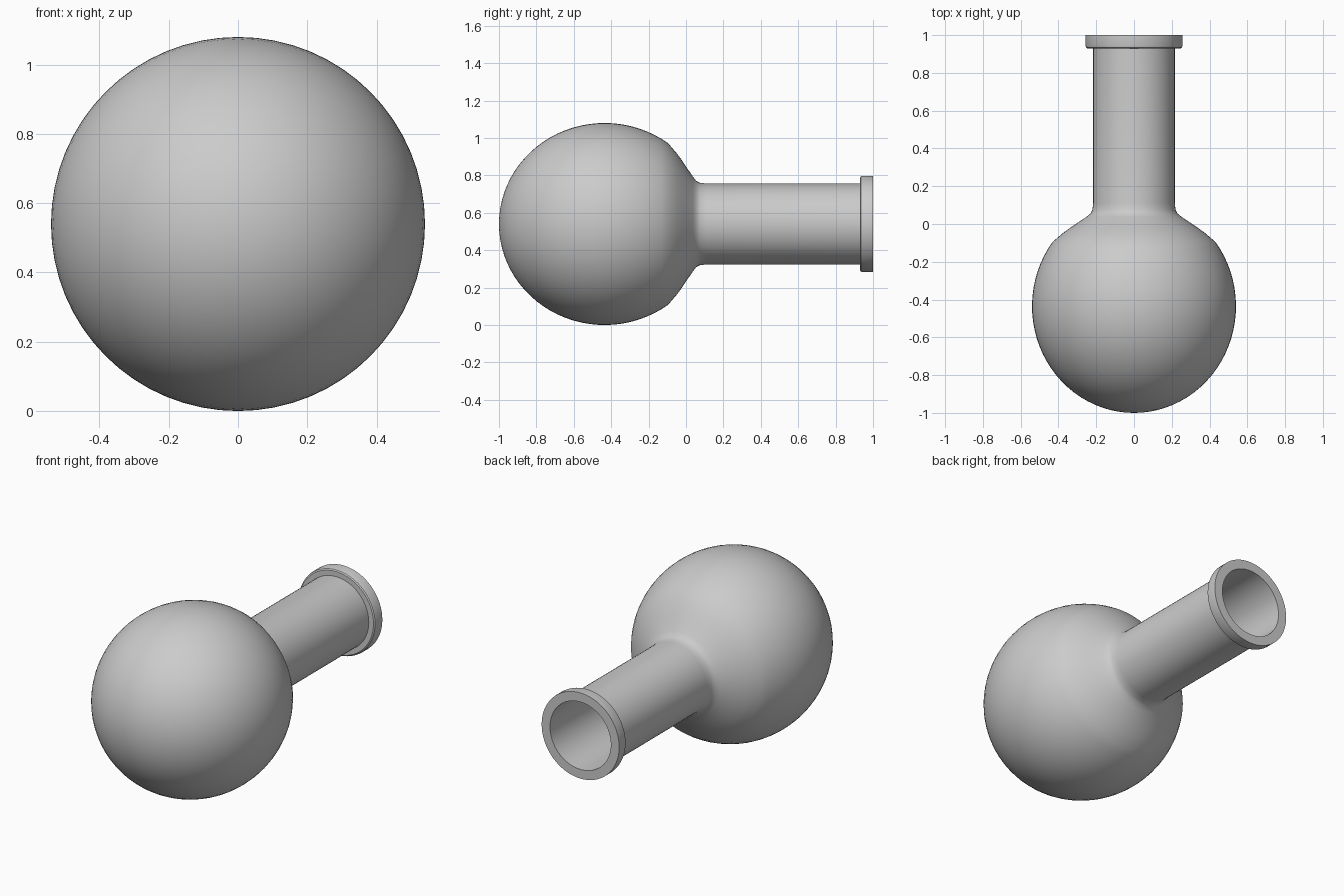
import bpy, bmesh
from math import sin, cos, pi, radians
from mathutils import Vector, Matrix

if "Cube" in bpy.data.objects:
    bpy.data.objects.remove(bpy.data.objects["Cube"])

AXIS_Z = 0.54      # height of the flask's lying axis
BULB_Y = -0.435    # widest point of the bulb
SEGMENTS = 64
WALL = 0.014


def bulb_arc(radius, length, end_angle, steps=28):
    """Quarter-plus arc from the bulb's closed tip towards the shoulder, as (radius, y)."""
    return [(radius * sin(end_angle * i / steps),
             BULB_Y - length * cos(end_angle * i / steps)) for i in range(steps + 1)]


def lathe(name, profile):
    """Spin an (r, y) profile around the y axis at AXIS_Z."""
    bm = bmesh.new()
    verts = [bm.verts.new((r, y, AXIS_Z)) for r, y in profile]
    edges = [bm.edges.new(pair) for pair in zip(verts, verts[1:])]
    bmesh.ops.spin(bm, geom=verts + edges, cent=(0, 0, AXIS_Z), axis=(0, 1, 0),
                   angle=2 * pi, steps=SEGMENTS, use_duplicate=False)
    bmesh.ops.remove_doubles(bm, verts=bm.verts, dist=0.0002)
    bmesh.ops.recalc_face_normals(bm, faces=bm.faces)
    mesh = bpy.data.meshes.new(name)
    bm.to_mesh(mesh)
    bm.free()
    obj = bpy.data.objects.new(name, mesh)
    bpy.context.collection.objects.link(obj)
    bpy.context.view_layer.objects.active = obj
    obj.select_set(True)
    bpy.ops.object.shade_smooth_by_angle(angle=radians(35))
    obj.select_set(False)
    return obj


# Outer skin: round bulb, blended shoulder, straight neck, rolled lip
shoulder = [(0.375, -0.047), (0.335, -0.018), (0.290, 0.012), (0.252, 0.038),
            (0.230, 0.055), (0.220, 0.075), (0.216, 0.11)]
outer = bulb_arc(0.54, 0.565, radians(127)) + shoulder
lip = [(0.216, 0.93), (0.247, 0.93), (0.254, 0.935), (0.257, 0.945), (0.257, 1.0)]

# Inner skin: same shape, one wall thickness smaller, running back to the closed tip
inner = bulb_arc(0.54 - WALL, 0.565 - WALL, radians(127))
inner += [(r - WALL, y - 0.008) for r, y in shoulder]
inner += [(0.216 - WALL, 1.0)]

lathe("flask", outer + lip + inner[::-1])
